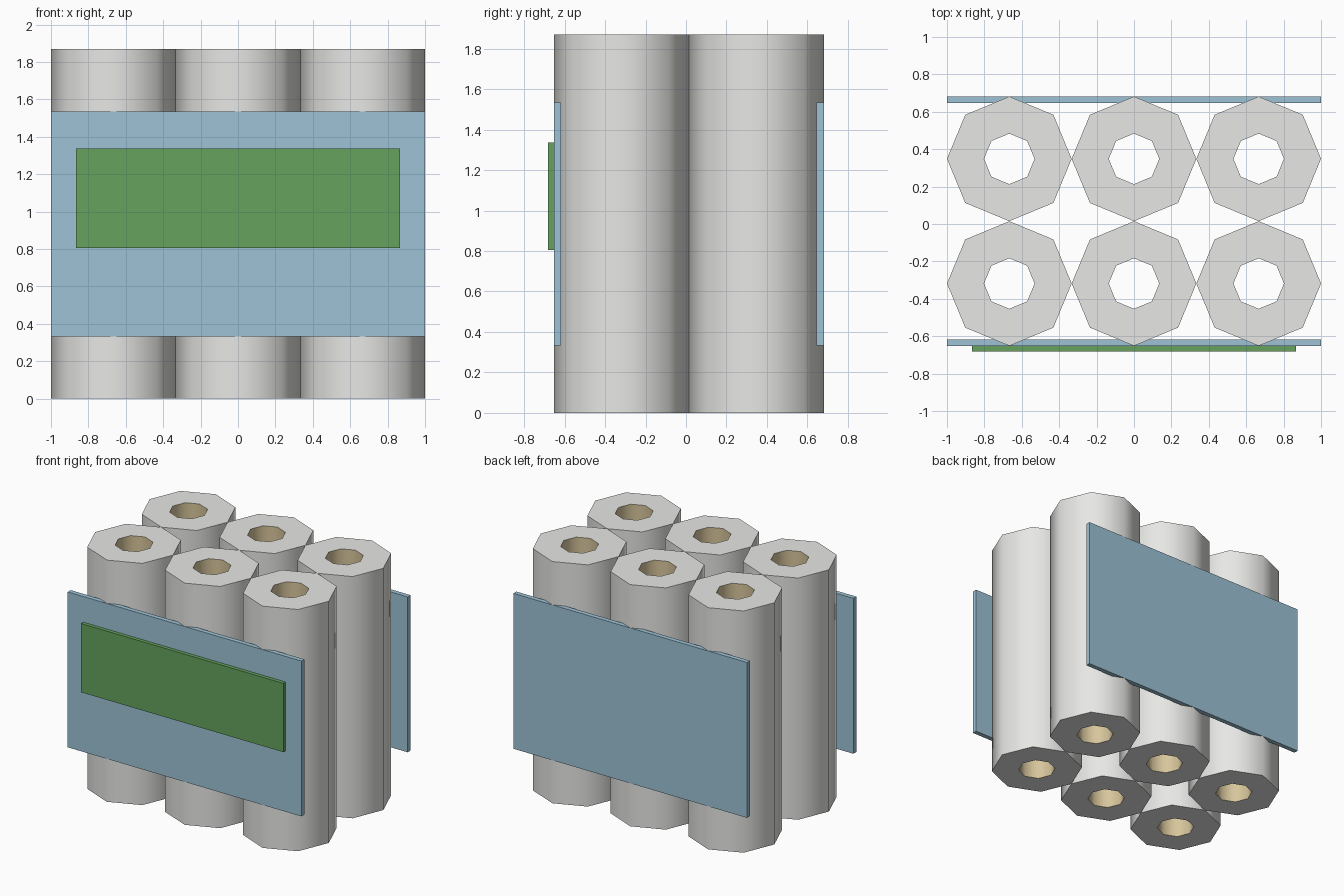
import bpy, bmesh, math

cube = bpy.data.objects.get("Cube")
if cube:
    bpy.data.objects.remove(cube, do_unlink=True)


def material(name, rgb):
    mat = bpy.data.materials.new(name)
    mat.use_nodes = True
    mat.diffuse_color = (*rgb, 1)
    mat.node_tree.nodes["Principled BSDF"].inputs["Base Color"].default_value = (*rgb, 1)
    return mat


paper = material("white_paper", (0.83, 0.83, 0.81))
card = material("tan_cardboard", (0.68, 0.56, 0.33))
blue = material("blue_wrap", (0.34, 0.54, 0.67))
green = material("green_label", (0.13, 0.36, 0.11))

SIDES = 8
RADIUS = 1 / 3
HOLE = 0.135
HEIGHT = 1.87
MID_Y = 0.015


def roll(name, x, y):
    """Octagonal tube: paper outside and ends, cardboard inside."""
    bm = bmesh.new()
    section = [(RADIUS, 0), (RADIUS, HEIGHT), (HOLE, HEIGHT), (HOLE, 0)]
    rings = []
    for r, z in section:
        angles = [math.tau * i / SIDES for i in range(SIDES)]
        rings.append([bm.verts.new((r * math.cos(a), r * math.sin(a), z)) for a in angles])
    for k in range(4):
        low, high = rings[k], rings[(k + 1) % 4]
        for i in range(SIDES):
            j = (i + 1) % SIDES
            face = bm.faces.new((low[i], low[j], high[j], high[i]))
            face.material_index = 1 if k == 2 else 0
    bmesh.ops.recalc_face_normals(bm, faces=bm.faces)
    mesh = bpy.data.meshes.new(name)
    bm.to_mesh(mesh)
    bm.free()
    mesh.materials.append(paper)
    mesh.materials.append(card)
    obj = bpy.data.objects.new(name, mesh)
    obj.location = (x, y, 0)
    bpy.context.collection.objects.link(obj)
    bpy.ops.object.select_all(action="DESELECT")
    obj.select_set(True)
    bpy.context.view_layer.objects.active = obj
    bpy.ops.object.shade_smooth_by_angle(angle=math.radians(60))


def panel(name, mat, half_width, y0, y1, z0, z1):
    bpy.ops.mesh.primitive_cube_add(size=1, location=(0, (y0 + y1) / 2, (z0 + z1) / 2))
    obj = bpy.context.object
    obj.name = name
    obj.scale = (2 * half_width, y1 - y0, z1 - z0)
    bpy.ops.object.transform_apply(location=False, rotation=False, scale=True)
    obj.data.materials.append(mat)


# Two rows of three rolls
for row, side in (("front", -1), ("back", 1)):
    for col, label in ((-1, "right"), (0, "middle"), (1, "left")):
        roll(f"{row}_{label}_roll", col * 2 * RADIUS, MID_Y + side * RADIUS)

# Wrap panels and raised label
panel("front_wrap", blue, 1, -0.653, -0.617, 0.333, 1.535)
panel("back_wrap", blue, 1, 0.646, 0.682, 0.333, 1.535)
panel("front_label", green, 0.865, -0.681, -0.653, 0.805, 1.337)
